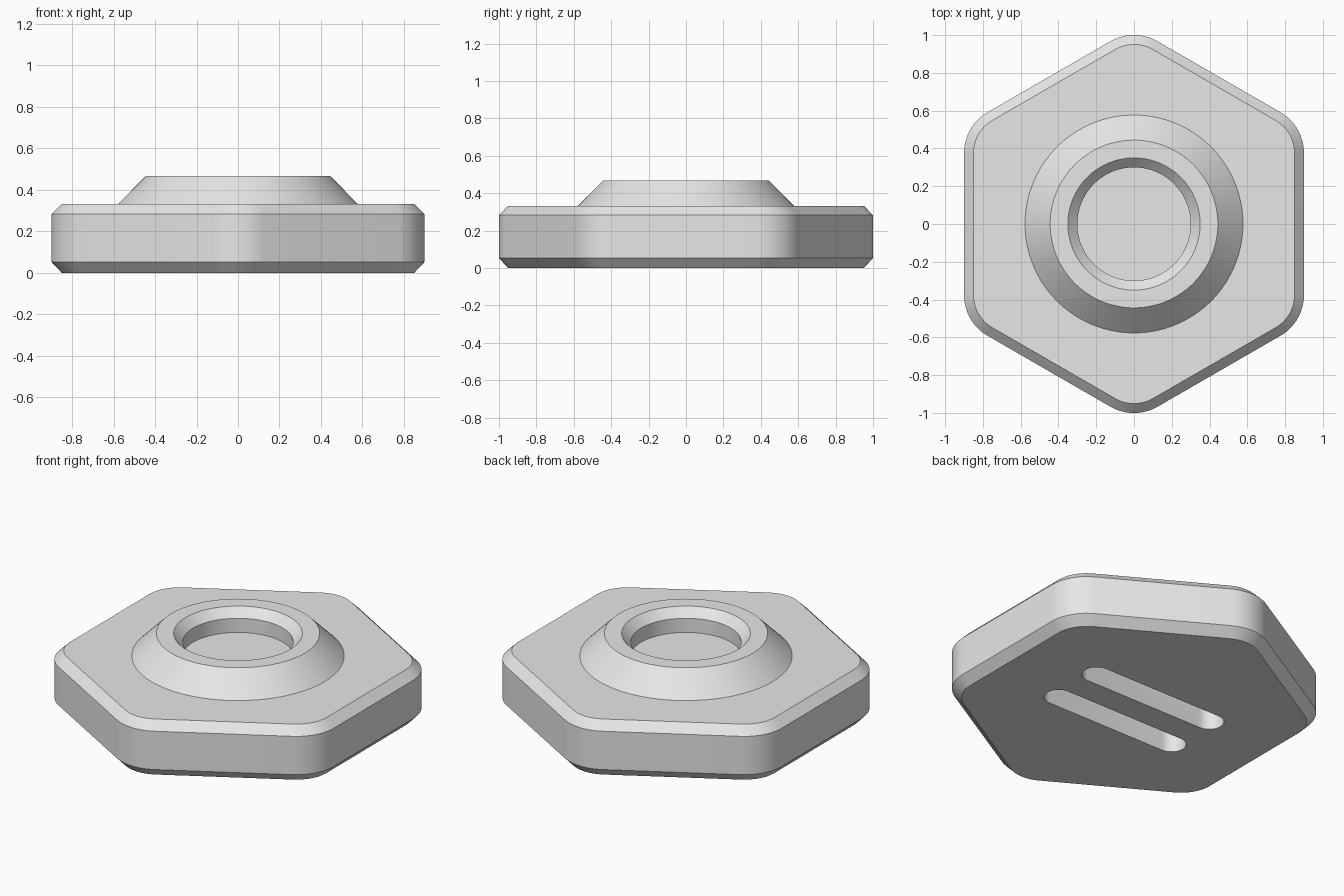
import bpy
import bmesh
from math import radians, cos, sin

cube = bpy.data.objects.get("Cube")
if cube:
    bpy.data.objects.remove(cube, do_unlink=True)

STEPS = 16  # points on each of the six rounded corners

grey = bpy.data.materials.new("plain_grey")
grey.use_nodes = True
grey.diffuse_color = (0.8, 0.8, 0.8, 1)
grey.node_tree.nodes["Principled BSDF"].inputs["Base Color"].default_value = (0.8, 0.8, 0.8, 1)


def hexagon(apothem, radius, z):
    """Rounded hexagon with flats on the x sides."""
    core = (apothem - radius) / cos(radians(30))
    pts = []
    for corner in range(30, 390, 60):
        c = radians(corner)
        for i in range(STEPS):
            a = radians(corner - 30 + 60 * i / (STEPS - 1))
            pts.append((core * cos(c) + radius * cos(a), core * sin(c) + radius * sin(a), z))
    return pts


def circle(radius, z):
    n = 6 * STEPS
    angles = [radians(360 * (i + 0.5) / n) for i in range(n)]
    return [(radius * cos(a), radius * sin(a), z) for a in angles]


def slot(length, radius, y, z):
    """Straight slot outline with round ends, along x."""
    pts = []
    for side, start in ((1, -90), (-1, 90)):
        for i in range(STEPS):
            a = radians(start + 180 * i / (STEPS - 1))
            pts.append((side * length / 2 + radius * cos(a), y + radius * sin(a), z))
    return pts


def loft(name, outlines):
    """Closed solid through a list of matching outlines."""
    bm = bmesh.new()
    rings = [[bm.verts.new(p) for p in outline] for outline in outlines]
    for low, high in zip(rings, rings[1:]):
        for i in range(len(low)):
            j = (i + 1) % len(low)
            bm.faces.new((low[i], low[j], high[j], high[i]))
    bm.faces.new(rings[0][::-1])
    bm.faces.new(rings[-1])
    bmesh.ops.recalc_face_normals(bm, faces=bm.faces)
    mesh = bpy.data.meshes.new(name)
    bm.to_mesh(mesh)
    bm.free()
    mesh.materials.append(grey)
    obj = bpy.data.objects.new(name, mesh)
    bpy.context.collection.objects.link(obj)
    return obj


# Chamfered hexagonal base, conical boss and round recess in one solid
body = loft("hexagonal_body", [
    hexagon(0.85, 0.20, 0),
    hexagon(0.90, 0.25, 0.053),
    hexagon(0.90, 0.25, 0.283),
    hexagon(0.85, 0.20, 0.333),
    circle(0.577, 0.333),
    circle(0.444, 0.468),
    circle(0.35, 0.468),
    circle(0.30, 0.418),
    circle(0.30, 0.333),
])

bpy.ops.object.select_all(action="DESELECT")
bpy.context.view_layer.objects.active = body
body.select_set(True)

# Two parallel slots in the underside
for y in (-0.16, 0.16):
    cutter = loft("slot_cutter", [slot(0.8, 0.08, y, z) for z in (-0.1, 0.2)])
    cutter.hide_render = True
    cut = body.modifiers.new("slot_cut", "BOOLEAN")
    cut.operation = "DIFFERENCE"
    cut.solver = "EXACT"
    cut.object = cutter
    bpy.ops.object.modifier_apply(modifier=cut.name)
    bpy.data.objects.remove(cutter, do_unlink=True)

bpy.ops.object.shade_smooth_by_angle(angle=radians(30))
